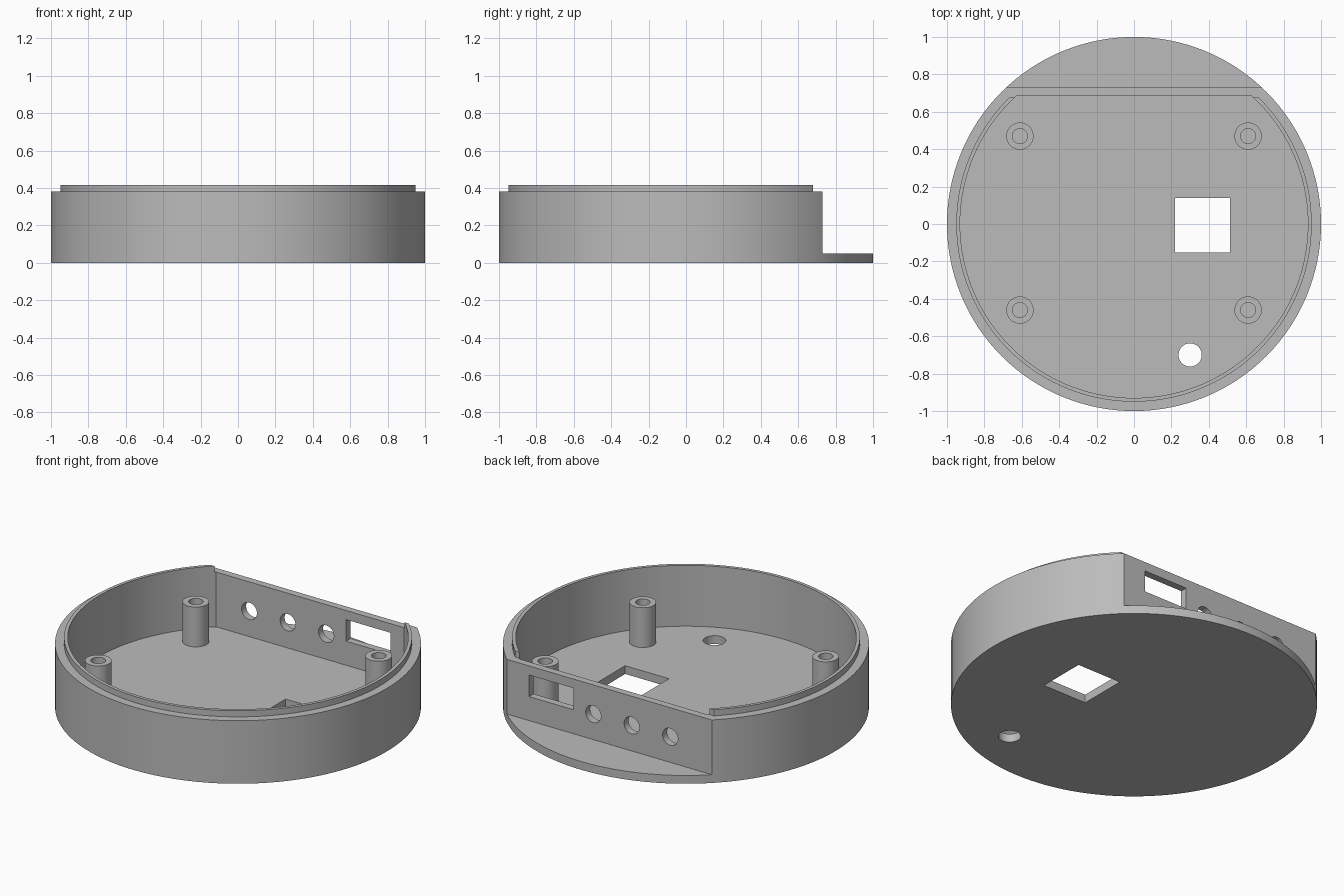
import bpy
import bmesh
from math import asin, cos, sin, pi, radians

if "Cube" in bpy.data.objects:
    bpy.data.objects.remove(bpy.data.objects["Cube"], do_unlink=True)

grey = bpy.data.materials.new("plain grey")
grey.use_nodes = True
grey.diffuse_color = (0.5, 0.5, 0.5, 1)
grey.node_tree.nodes["Principled BSDF"].inputs["Base Color"].default_value = (0.5, 0.5, 0.5, 1)


def circle(r, cx=0, cy=0, n=48):
    return [(cx + r * cos(2 * pi * i / n), cy + r * sin(2 * pi * i / n)) for i in range(n)]


def rectangle(u0, u1, v0, v1):
    return [(u0, v0), (u1, v0), (u1, v1), (u0, v1)]


def cut_circle(r, flat, n=128):
    """Circle with its back sliced off along y = flat."""
    a = asin(flat / r)
    start, span = pi - a, pi + 2 * a
    return [(r * cos(start + span * i / n), r * sin(start + span * i / n)) for i in range(n + 1)]


def prism(name, outline, low, high, upright=False):
    """Extrude an outline along z, or along y when upright."""
    bm = bmesh.new()
    place = (lambda u, v, w: (u, w, v)) if upright else (lambda u, v, w: (u, v, w))
    rings = [[bm.verts.new(place(u, v, w)) for u, v in outline] for w in (low, high)]
    bm.faces.new(rings[0])
    bm.faces.new(rings[1])
    for i in range(len(outline)):
        j = (i + 1) % len(outline)
        bm.faces.new((rings[0][i], rings[0][j], rings[1][j], rings[1][i]))
    bmesh.ops.recalc_face_normals(bm, faces=bm.faces)
    mesh = bpy.data.meshes.new(name)
    bm.to_mesh(mesh)
    bm.free()
    mesh.materials.append(grey)
    obj = bpy.data.objects.new(name, mesh)
    bpy.context.collection.objects.link(obj)
    return obj


def combine(target, tool, operation="DIFFERENCE"):
    mod = target.modifiers.new("combine", "BOOLEAN")
    mod.operation, mod.solver, mod.object = operation, "EXACT", tool
    bpy.ops.object.select_all(action="DESELECT")
    bpy.context.view_layer.objects.active = target
    target.select_set(True)
    bpy.ops.object.modifier_apply(modifier=mod.name)
    bpy.data.objects.remove(tool, do_unlink=True)


def smooth(obj):
    bpy.ops.object.select_all(action="DESELECT")
    bpy.context.view_layer.objects.active = obj
    obj.select_set(True)
    bpy.ops.object.shade_smooth_by_angle(angle=radians(30))


FLOOR, RIM, LIP = 0.05, 0.38, 0.417
BACK_OUT, BACK_IN = 0.73, 0.687

# Round shell with a raised inner lip
shell = prism("enclosure_shell", circle(1, n=128), 0, RIM)
combine(shell, prism("lip", cut_circle(0.95, 0.68), 0.2, LIP), "UNION")
# Inner cavity, and the flat back above the floor plate
combine(shell, prism("cavity", cut_circle(0.93, BACK_IN), FLOOR, 1))
combine(shell, prism("back_slice", rectangle(-2, 2, BACK_OUT, 2), FLOOR, 1))

# Floor openings
combine(shell, prism("square_opening", rectangle(0.22, 0.513, -0.153, 0.14), -1, 0.2))
combine(shell, prism("round_opening", circle(0.062, 0.3, -0.7), -1, 0.2))

# Back panel openings
combine(shell, prism("socket_opening", rectangle(0.24, 0.535, 0.195, 0.325), 0.6, 0.8, True))
for x in (0.107, -0.149, -0.406):
    combine(shell, prism("button_opening", circle(0.051, x, 0.204), 0.6, 0.8, True))
smooth(shell)

# Hollow screw posts
for side, x in (("left", 0.61), ("right", -0.61)):
    for end, y in (("front", -0.46), ("back", 0.47)):
        post = prism(f"{end}_{side}_screw_post", circle(0.073, x, y), FLOOR - 0.01, 0.29)
        combine(post, prism("screw_hole", circle(0.04, x, y), FLOOR, 1))
        smooth(post)
